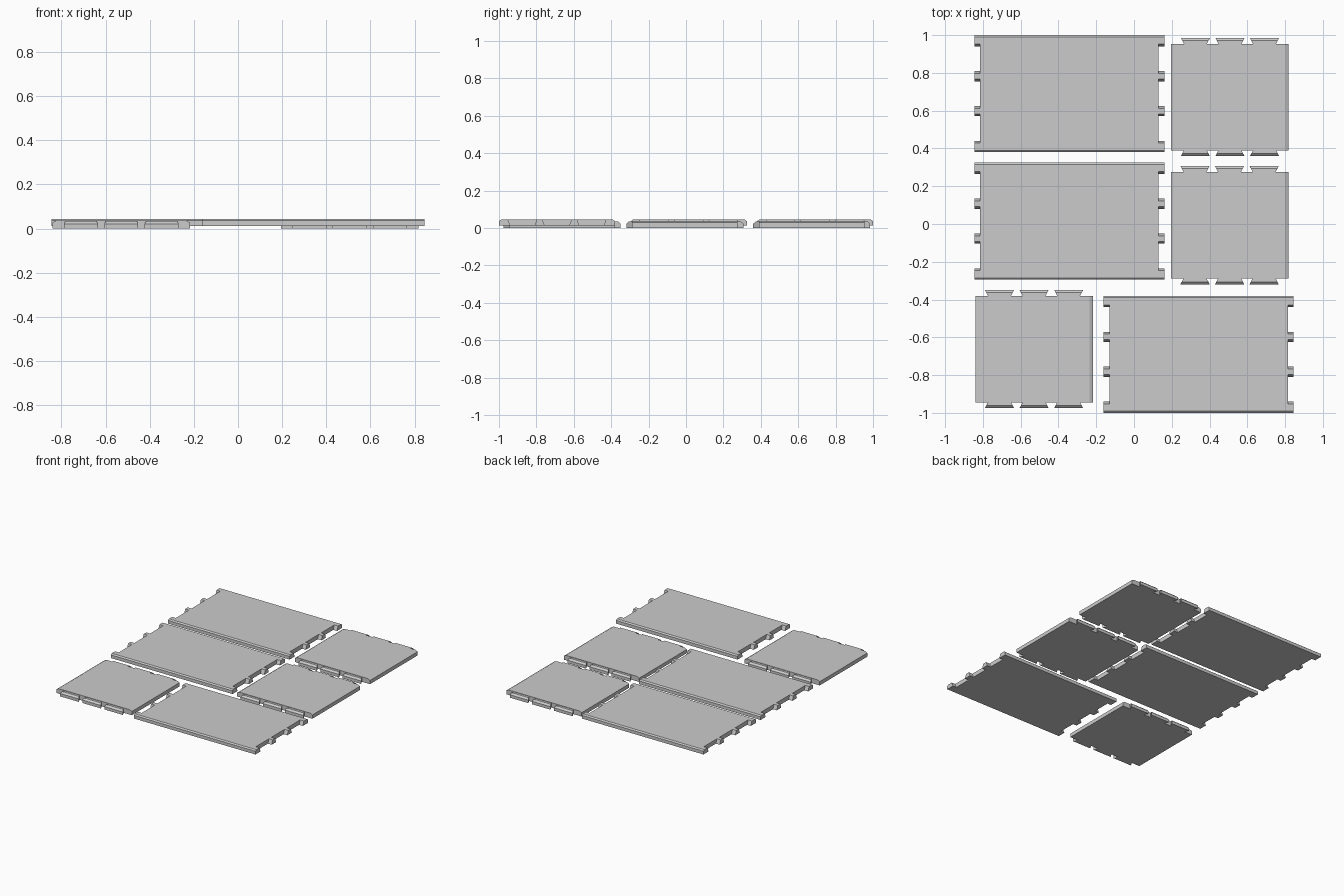
import bpy, bmesh

cube = bpy.data.objects.get("Cube")
if cube:
    bpy.data.objects.remove(cube, do_unlink=True)

grey = bpy.data.materials.new("light_grey")
grey.use_nodes = True
colour = (0.6, 0.6, 0.6, 1)
grey.diffuse_color = colour
grey.node_tree.nodes["Principled BSDF"].inputs["Base Color"].default_value = colour


def loft(bm, rings):
    """Skin a stack of equal-sized rings and cap both ends."""
    loops = [[bm.verts.new(p) for p in ring] for ring in rings]
    for low, high in zip(loops, loops[1:]):
        n = len(low)
        for i in range(n):
            j = (i + 1) % n
            bm.faces.new((low[i], low[j], high[j], high[i]))
    bm.faces.new(loops[0])
    bm.faces.new(loops[-1])


def rect(x0, x1, y0, y1, z):
    return [(x0, y0, z), (x1, y0, z), (x1, y1, z), (x0, y1, z)]


def finish(bm, name, x, y):
    bmesh.ops.recalc_face_normals(bm, faces=bm.faces)
    mesh = bpy.data.meshes.new(name)
    bm.to_mesh(mesh)
    bm.free()
    mesh.materials.append(grey)
    obj = bpy.data.objects.new(name, mesh)
    obj.location = (x, y, 0)
    bpy.context.collection.objects.link(obj)


def wide_panel(name, x, y):
    hx, hy, reach = 0.472, 0.31, 0.503
    base, shoulder, top, cham = 0.012, 0.036, 0.044, 0.01
    bm = bmesh.new()
    # slab with chamfered long edges
    loft(bm, [rect(-hx, hx, -hy, hy, base),
              rect(-hx, hx, -hy, hy, shoulder),
              rect(-hx, hx, -hy + cham, hy - cham, top)])
    for s in (-1, 1):
        a, b = sorted((s * hx, s * reach))
        for t in (-1, 1):
            # middle fingers, wider at the bottom
            c = t * 0.0925
            loft(bm, [rect(a, b, c - 0.027, c + 0.027, base),
                      rect(a, b, c - 0.015, c + 0.015, top)])
            # corner fingers follow the chamfered edge
            rings = []
            for inner, outer, z in ((0.25, hy, base), (0.259, hy, shoulder),
                                    (0.262, hy - cham, top)):
                y0, y1 = sorted((t * inner, t * outer))
                rings.append(rect(a, b, y0, y1, z))
            loft(bm, rings)
    finish(bm, name, x, y)


def square_panel(name, x, y):
    hx, hy, reach = 0.311, 0.282, 0.313
    shoulder, top, cham = 0.028, 0.037, 0.018
    bm = bmesh.new()
    # slab with sloping side margins
    loft(bm, [rect(-hx, hx, -hy, hy, 0),
              rect(-hx, hx, -hy, hy, shoulder),
              rect(-hx + cham, hx - cham, -hy, hy, top)])
    # dovetail keys, flared outward with a sloped outer edge
    for s in (-1, 1):
        for i in (-1, 0, 1):
            c = i * 0.183
            rings = []
            for out, wide, z in ((reach, 0.077, 0), (reach, 0.077, 0.022),
                                 (reach - 0.013, 0.07, 0.034)):
                rings.append([(c - 0.061, s * hy, z), (c + 0.061, s * hy, z),
                              (c + wide, s * out, z), (c - wide, s * out, z)])
            loft(bm, rings)
    finish(bm, name, x, y)


wide_panel("back_wide_panel", -0.342, 0.69)
wide_panel("middle_wide_panel", -0.342, 0.015)
wide_panel("front_wide_panel", 0.342, -0.69)
square_panel("back_square_panel", 0.508, 0.672)
square_panel("middle_square_panel", 0.506, -0.006)
square_panel("front_square_panel", -0.529, -0.662)
